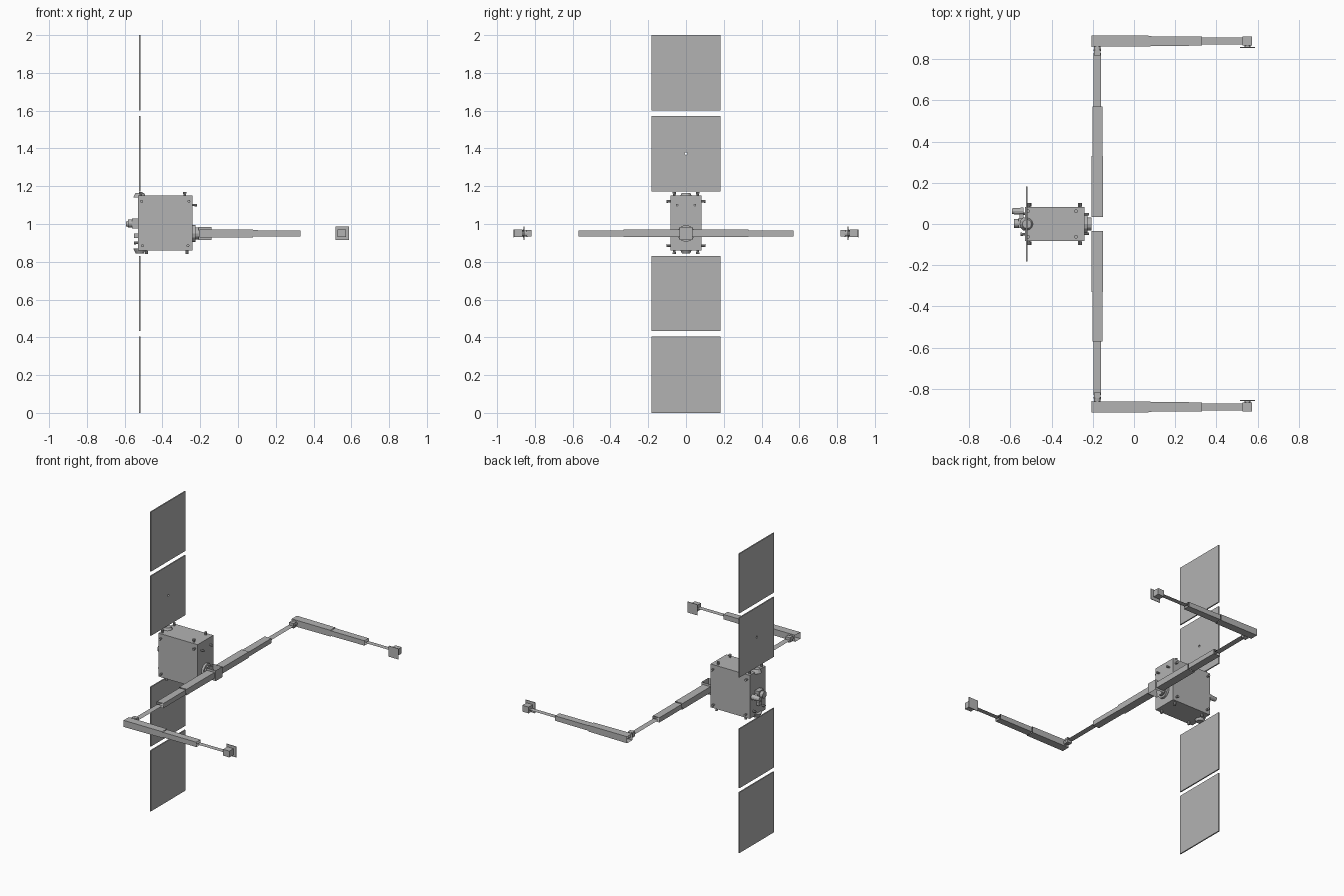
import bpy, bmesh, math
from mathutils import Vector, Matrix

if "Cube" in bpy.data.objects:
    bpy.data.objects.remove(bpy.data.objects["Cube"])

grey = bpy.data.materials.new("light grey")
grey.use_nodes = True
grey.diffuse_color = (0.45, 0.45, 0.45, 1)
grey.node_tree.nodes["Principled BSDF"].inputs["Base Color"].default_value = (0.45, 0.45, 0.45, 1)


def finish(name, bm):
    mesh = bpy.data.meshes.new(name)
    bm.to_mesh(mesh)
    bm.free()
    mesh.materials.append(grey)
    obj = bpy.data.objects.new(name, mesh)
    bpy.context.collection.objects.link(obj)
    return obj


def box(name, lo, hi, open_axis=None, taper=1.0):
    """Box between two corners; open_axis leaves out the two end caps, taper narrows the +x end."""
    lo, hi = Vector(lo), Vector(hi)
    mid, size = (lo + hi) / 2, hi - lo
    bm = bmesh.new()
    bmesh.ops.create_cube(bm, size=1)
    if open_axis is not None:
        caps = [f for f in bm.faces if abs(f.normal[open_axis]) > 0.9]
        bmesh.ops.delete(bm, geom=caps, context='FACES')
    for v in bm.verts:
        if v.co.x > 0:
            v.co.y *= taper
            v.co.z *= taper
        v.co = mid + Vector(a * b for a, b in zip(v.co, size))
    return finish(name, bm)


def cylinder(name, start, end, r1, r2=None, sides=12):
    start, end = Vector(start), Vector(end)
    axis = end - start
    turn = axis.to_track_quat('Z', 'Y').to_matrix().to_4x4()
    bm = bmesh.new()
    bmesh.ops.create_cone(bm, cap_ends=True, segments=sides, radius1=r1,
                          radius2=r1 if r2 is None else r2, depth=axis.length,
                          matrix=Matrix.Translation((start + end) / 2) @ turn)
    return finish(name, bm)


def sheet(name, lo, hi, z):
    bm = bmesh.new()
    corners = [(lo[0], lo[1]), (hi[0], lo[1]), (hi[0], hi[1]), (lo[0], hi[1])]
    bm.faces.new([bm.verts.new((x, y, z)) for x, y in corners])
    return finish(name, bm)


# Main body
box("body", (-0.53, -0.083, 0.86), (-0.24, 0.083, 1.15))

# Solar panels, one with a small sensor hole
px = -0.52
panels = [box("solar_panel", (px - 0.004, -0.183, a), (px + 0.004, 0.183, b))
          for a, b in ((0, 0.405), (0.433, 0.83), (1.173, 1.572), (1.602, 2.0))]
drill = cylinder("hole_cutter", (px - 0.05, 0, 1.373), (px + 0.05, 0, 1.373), 0.007)
drill.hide_render = True
drill.hide_viewport = True
cut = panels[2].modifiers.new("hole", 'BOOLEAN')
cut.object = drill
cut.solver = 'EXACT'

# Panel hinge drums above and below the body
for z, out in ((1.15, 1), (0.86, -1)):
    cylinder("panel_hinge", (px, 0, z - 0.01 * out), (px, 0, z + 0.015 * out), 0.035, 0.022)

# Thrusters round the body
for s in (-1, 1):
    for x, z in ((-0.26, 1.12), (-0.505, 0.885), (-0.51, 1.12), (-0.265, 0.885)):
        cylinder("side_thruster", (x, s * 0.08, z), (x, s * 0.102, z), 0.006, 0.008, 8)
    for x, z, out in ((-0.282, 1.15, 1), (-0.515, 1.15, 1), (-0.27, 0.86, -1), (-0.485, 0.86, -1)):
        cylinder("end_thruster", (x, s * 0.062, z), (x, s * 0.062, z + out * 0.02), 0.007, 0.009, 8)
    cylinder("front_thruster", (-0.245, s * 0.047, 1.1), (-0.218, s * 0.047, 1.1), 0.005, 0.007, 8)
    cylinder("rear_thruster", (-0.525, s * 0.05, 0.9), (-0.55, s * 0.05, 0.9), 0.006, 0.008, 8)

# Instruments on the back of the body
box("camera_mount", (-0.56, -0.02, 0.975), (-0.53, 0.03, 1.03))
cylinder("camera_lens", (-0.555, 0.003, 1.003), (-0.583, 0.003, 1.003), 0.022)
box("sensor_arm", (-0.555, 0.025, 0.99), (-0.535, 0.07, 1.01))
cylinder("sensor_head", (-0.535, 0.062, 1.0), (-0.592, 0.062, 1.0), 0.018, 0.014)
box("rear_block", (-0.55, -0.015, 0.925), (-0.53, 0.015, 0.95))

# Shoulder and open hub
cylinder("shoulder_flange", (-0.24, 0, 0.95), (-0.225, 0, 0.95), 0.045)
cylinder("shoulder", (-0.225, 0, 0.95), (-0.205, 0, 0.95), 0.032)
box("hub", (-0.21, -0.035, 0.915), (-0.14, 0.035, 0.985), 2)


# Telescopic arms, mirrored to both sides
def span(a, b, s):
    return min(a * s, b * s), max(a * s, b * s)


def arm_part(maker, name, s, x, y, *rest, **more):
    a, b = span(*y, s)
    if maker is sheet:
        return sheet(name, (x[0], a), (x[1], b), *rest)
    z = rest[0]
    return box(name, (x[0], a, z[0]), (x[1], b, z[1]), *rest[1:], **more)


for s, side in ((1, "left"), (-1, "right")):
    arm_part(box, side + "_upper_arm", s, (-0.205, -0.15), (0.035, 0.33), (0.93, 0.97), 1)
    arm_part(box, side + "_upper_sleeve", s, (-0.202, -0.153), (0.33, 0.57), (0.934, 0.966), 1)
    arm_part(sheet, side + "_upper_slide", s, (-0.197, -0.159), (0.57, 0.83), 0.95)
    # Elbow
    arm_part(box, side + "_elbow", s, (-0.195, -0.162), (0.818, 0.845), (0.935, 0.968))
    cylinder(side + "_elbow_pin", (-0.178, s * 0.84, 0.95), (-0.178, s * 0.88, 0.95), 0.018, 0.013)
    # Forearm
    arm_part(box, side + "_forearm", s, (-0.205, 0.08), (0.86, 0.915), (0.928, 0.972), 0, taper=0.94)
    arm_part(box, side + "_forearm_sleeve", s, (0.08, 0.33), (0.864, 0.911), (0.933, 0.967), 0, taper=0.95)
    arm_part(sheet, side + "_forearm_slide", s, (0.33, 0.53), (0.871, 0.904), 0.95)
    # Wrist and gripping plate
    arm_part(box, side + "_wrist", s, (0.527, 0.573), (0.866, 0.91), (0.93, 0.972))
    arm_part(box, side + "_grip_plate", s, (0.515, 0.587), (0.855, 0.859), (0.914, 0.986))
    cylinder(side + "_grip_pin", (0.55, s * 0.859, 0.95), (0.55, s * 0.87, 0.95), 0.015)
